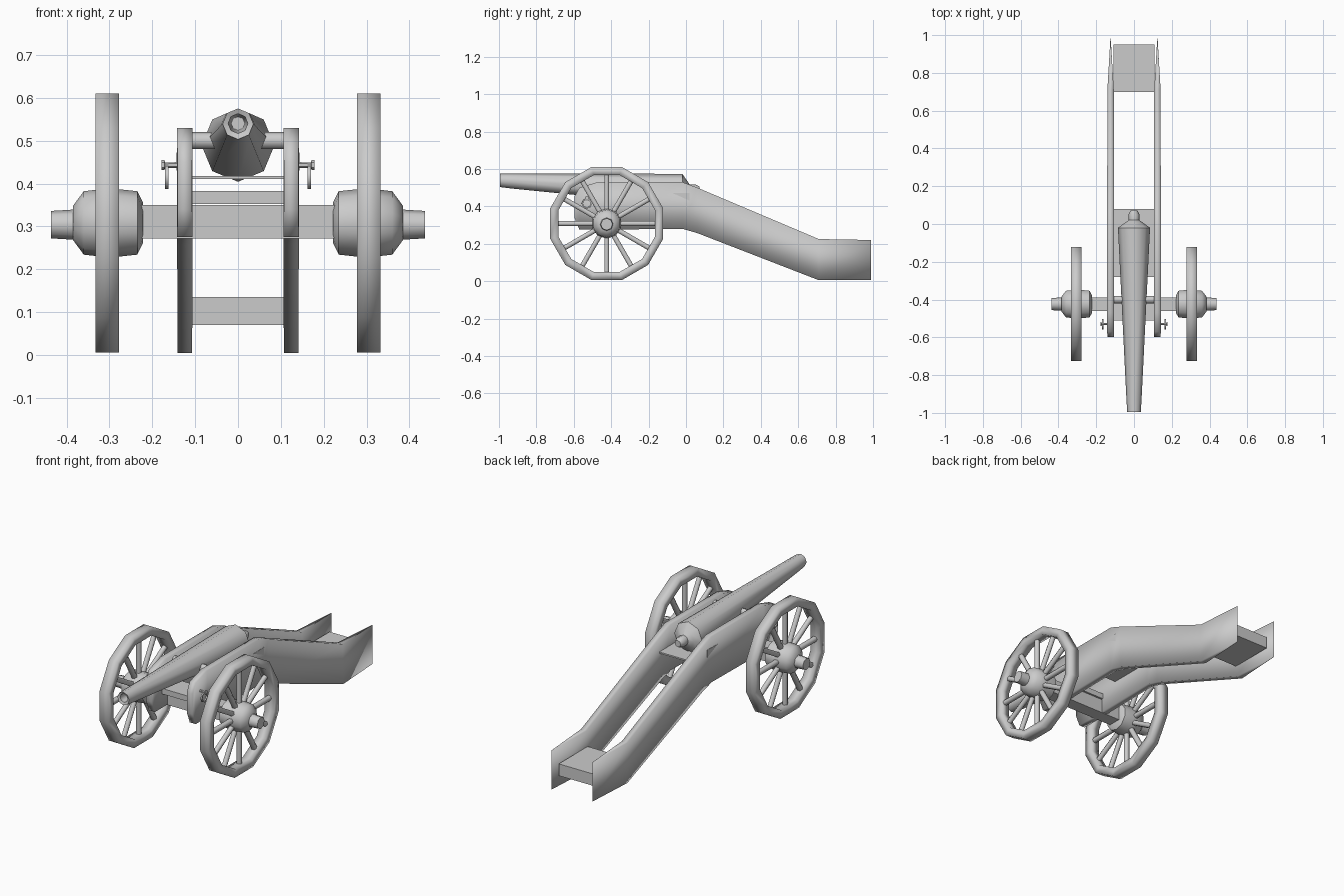
import bpy, bmesh, math

if "Cube" in bpy.data.objects:
    bpy.data.objects.remove(bpy.data.objects["Cube"])

WY, WZ = -0.424, 0.308          # wheel centre


def finish(bm, name, angle=None):
    bmesh.ops.recalc_face_normals(bm, faces=bm.faces)
    me = bpy.data.meshes.new(name)
    bm.to_mesh(me)
    bm.free()
    ob = bpy.data.objects.new(name, me)
    bpy.context.collection.objects.link(ob)
    if angle:
        bpy.ops.object.select_all(action='DESELECT')
        ob.select_set(True)
        bpy.context.view_layer.objects.active = ob
        bpy.ops.object.shade_smooth_by_angle(angle=math.radians(angle))
    return ob


def loft(name, rings, axis, n, c=(0, 0, 0), offset=0.0, loop=False, angle=50):
    """Rings of (position along axis, radius[, z shift]) joined into a turned part."""
    bm = bmesh.new()
    vs = []
    for a, r, *dz in rings:
        row = []
        for i in range(n):
            t = offset + 2 * math.pi * i / n
            u, w = r * math.sin(t), r * math.cos(t) + (dz[0] if dz else 0)
            p = (a, u, w) if axis == 'X' else (u, a, w)
            row.append(bm.verts.new([p[k] + c[k] for k in range(3)]))
        vs.append(row)
    pairs = list(zip(vs, vs[1:])) + ([(vs[-1], vs[0])] if loop else [])
    for A, B in pairs:
        for i in range(n):
            j = (i + 1) % n
            bm.faces.new((A[i], A[j], B[j], B[i]))
    if not loop:
        bm.faces.new(vs[0])
        bm.faces.new(vs[-1])
    return finish(bm, name, angle)


def box(name, x0, x1, y0, y1, z0, z1):
    bm = bmesh.new()
    bmesh.ops.create_cube(bm, size=1)
    for v in bm.verts:
        v.co = (x1 if v.co.x > 0 else x0, y1 if v.co.y > 0 else y0, z1 if v.co.z > 0 else z0)
    return finish(bm, name)


def cheek(name, x, stations):
    """Side board from stations of (y, bottom, top, half thickness)."""
    bm = bmesh.new()
    rows = [[bm.verts.new(p) for p in ((x - h, y, b), (x + h, y, b), (x + h, y, t), (x - h, y, t))]
            for y, b, t, h in stations]
    for A, B in zip(rows, rows[1:]):
        for i in range(4):
            j = (i + 1) % 4
            bm.faces.new((A[i], A[j], B[j], B[i]))
    bm.faces.new(rows[0])
    bm.faces.new(rows[-1])
    return finish(bm, name, 100)


# tapered barrel with bore and rear knob
loft("barrel", [(-0.82, 0.016, 0.54), (-0.99, 0.023, 0.54), (-0.995, 0.036, 0.539),
                (-0.93, 0.04, 0.535), (-0.02, 0.085, 0.489), (0.005, 0.05, 0.488),
                (0.02, 0.028, 0.488), (0.05, 0.029, 0.488), (0.072, 0.018, 0.488)], 'Y', 8)
loft("trunnions", [(-0.115, 0.02), (0.115, 0.02)], 'X', 8, (0, -0.4, 0.5))

# carriage cross members
box("axle", -0.24, 0.24, WY - 0.036, WY + 0.036, 0.272, 0.35)
box("front_transom", -0.108, 0.108, -0.51, -0.38, 0.352, 0.382)
box("breech_plate", -0.108, 0.108, -0.28, 0.08, 0.41, 0.418)
box("trail_transom", -0.108, 0.108, 0.70, 0.95, 0.07, 0.135)

for s, side in ((-1, "left"), (1, "right")):
    # side board running back into the trail, pinched to an edge at the end
    cheek(side + "_cheek", s * 0.124,
          [(-0.597, 0.34, 0.45, 0.017), (-0.57, 0.275, 0.5, 0.018), (-0.47, 0.275, 0.53, 0.018),
           (-0.02, 0.28, 0.53, 0.018), (0.06, 0.257, 0.5, 0.018), (0.71, 0.005, 0.225, 0.017),
           (0.99, 0.005, 0.22, 0.0005)])

    # small triangular wedge on the side board
    bm = bmesh.new()
    tri = [(-0.07, 0.47), (0.02, 0.472), (0.02, 0.43)]
    f = bm.faces.new([bm.verts.new((s * 0.13, y, z)) for y, z in tri])
    ext = bmesh.ops.extrude_face_region(bm, geom=[f])
    for v in ext["geom"]:
        if isinstance(v, bmesh.types.BMVert):
            v.co.x = s * 0.1435
    finish(bm, side + "_wedge")

    # twelve-sided wheel rim
    loft(side + "_wheel_rim", [(s * 0.278, 0.313), (s * 0.333, 0.313), (s * 0.333, 0.268), (s * 0.278, 0.268)],
         'X', 12, (0, WY, WZ), math.pi / 12, True, 100)

    # hub and axle end
    loft(side + "_hub", [(s * a, r) for a, r in
                         ((0.222, 0.048), (0.235, 0.074), (0.3, 0.081), (0.36, 0.074), (0.385, 0.04))],
         'X', 10, (0, WY, WZ))
    loft(side + "_axle_end", [(s * 0.37, 0.036), (s * 0.436, 0.032)], 'X', 8, (0, WY, 0.304))

    # spokes
    bm = bmesh.new()
    for k in range(12):
        t = 2 * math.pi * k / 12
        d, e = (math.sin(t), math.cos(t)), (math.cos(t), -math.sin(t))
        ends = []
        for r in (0.06, 0.275):
            ends.append([bm.verts.new((s * 0.305 + 0.015 * math.cos(q * math.pi / 3),
                                       WY + d[0] * r + e[0] * 0.015 * math.sin(q * math.pi / 3),
                                       WZ + d[1] * r + e[1] * 0.015 * math.sin(q * math.pi / 3)))
                         for q in range(6)])
        for i in range(6):
            j = (i + 1) % 6
            bm.faces.new((ends[0][i], ends[0][j], ends[1][j], ends[1][i]))
    finish(bm, side + "_spokes", 70)

    # stud with hanging ring
    loft(side + "_ring_stud", [(s * 0.135, 0.007), (s * 0.17, 0.006), (s * 0.172, 0.012), (s * 0.178, 0.012)],
         'X', 6, (0, -0.53, 0.443))
    loft(side + "_ring", [(s * 0.162, 0.028), (s * 0.17, 0.028), (s * 0.17, 0.02), (s * 0.162, 0.02)],
         'X', 8, (0, -0.53, 0.415), 0, True)
